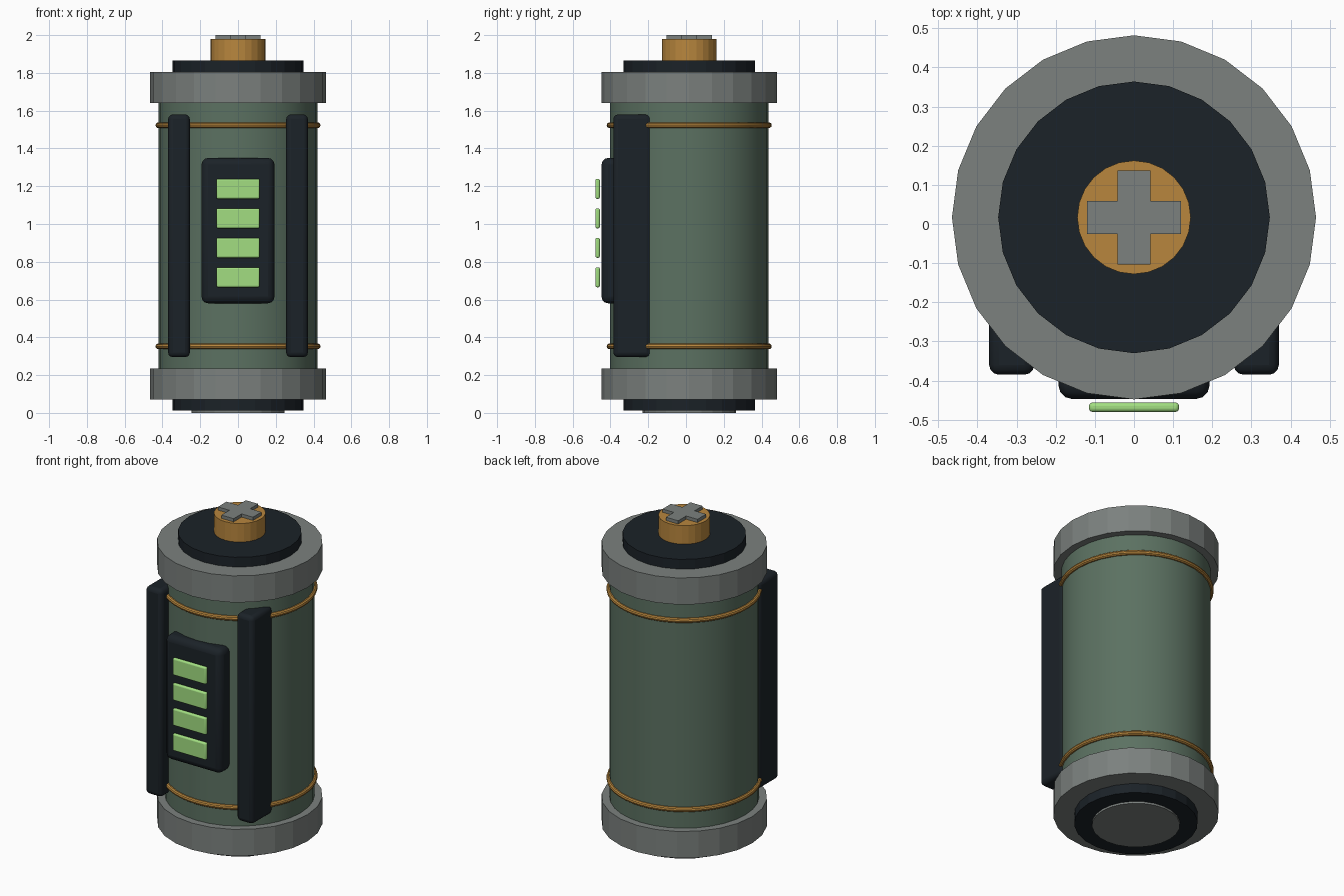
import bpy, bmesh, math

if "Cube" in bpy.data.objects:
    bpy.data.objects.remove(bpy.data.objects["Cube"])

CY = 0.017  # axis of the cell in y


def material(name, rgb):
    m = bpy.data.materials.new(name)
    m.diffuse_color = (*rgb, 1)
    m.use_nodes = True
    m.node_tree.nodes["Principled BSDF"].inputs["Base Color"].default_value = m.diffuse_color
    return m


GREEN = material("green_paint", (0.105, 0.165, 0.12))
DARK = material("dark_rubber", (0.011, 0.016, 0.021))
COPPER = material("copper", (0.48, 0.24, 0.047))
GLOW = material("light_green", (0.36, 0.73, 0.22))
METAL = material("grey_metal", (0.2, 0.22, 0.21))


def finish(name, mat, smooth=False):
    ob = bpy.context.object
    ob.name = name
    ob.data.materials.append(mat)
    if smooth:
        bpy.ops.object.shade_smooth_by_angle(angle=math.radians(35))
    return ob


def disc(name, r, z0, z1, mat, sides=24, smooth=False):
    bpy.ops.mesh.primitive_cylinder_add(vertices=sides, radius=r, depth=z1 - z0,
                                        location=(0, CY, (z0 + z1) / 2))
    return finish(name, mat, smooth)


def box(name, x, y, z, mat, bevel):
    lo, hi = zip(x, y, z)
    bpy.ops.mesh.primitive_cube_add(size=1, location=[(a + b) / 2 for a, b in zip(lo, hi)])
    ob = bpy.context.object
    ob.scale = [b - a for a, b in zip(lo, hi)]
    bpy.ops.object.transform_apply(location=False, rotation=False, scale=True)
    mod = ob.modifiers.new("soft_edges", 'BEVEL')
    mod.width, mod.segments = bevel, 3
    return finish(name, mat, True)


# Main cell and its end caps
disc("cell_body", 0.42, 0.2, 1.67, GREEN, 32, True)
disc("bottom_cap", 0.465, 0.07, 0.235, METAL)
disc("top_cap", 0.465, 1.64, 1.805, METAL)

# Insulators and terminals
disc("bottom_insulator", 0.347, 0.012, 0.08, DARK)
disc("bottom_contact", 0.247, 0.0, 0.02, METAL)
disc("top_insulator", 0.347, 1.795, 1.865, DARK)
disc("top_terminal", 0.145, 1.855, 1.98, COPPER, 24)

# Raised plus shape on the terminal
L, W = 0.12, 0.042
outline = [(W, W), (W, L), (-W, L), (-W, W), (-L, W), (-L, -W),
           (-W, -W), (-W, -L), (W, -L), (W, -W), (L, -W), (L, W)]
bm = bmesh.new()
face = bm.faces.new([bm.verts.new((x, y + CY, 1.975)) for x, y in outline])
top = bmesh.ops.extrude_face_region(bm, geom=[face])["geom"]
bmesh.ops.translate(bm, vec=(0, 0, 0.025),
                    verts=[v for v in top if isinstance(v, bmesh.types.BMVert)])
bmesh.ops.recalc_face_normals(bm, faces=bm.faces)
mesh = bpy.data.meshes.new("plus_mark")
bm.to_mesh(mesh)
bm.free()
mesh.materials.append(METAL)
bpy.context.collection.objects.link(bpy.data.objects.new("plus_mark", mesh))

# Copper bands
for name, z in (("lower_band", 0.352), ("upper_band", 1.523)):
    bpy.ops.mesh.primitive_torus_add(major_radius=0.422, minor_radius=0.015,
                                     major_segments=48, minor_segments=10,
                                     location=(0, CY, z))
    finish(name, COPPER, True)

# Guard rails either side of the front
for name, s in (("left_rail", -1), ("right_rail", 1)):
    box(name, sorted((s * 0.255, s * 0.37)), (-0.385, -0.185), (0.295, 1.58), DARK, 0.025)

# Charge display with four light bars
box("display_panel", (-0.193, 0.193), (-0.447, -0.335), (0.58, 1.35), DARK, 0.035)
for i in range(4):
    z = 0.718 + 0.156 * i
    box(f"charge_bar_{i + 1}", (-0.115, 0.115), (-0.48, -0.456),
        (z - 0.053, z + 0.053), GLOW, 0.009)
